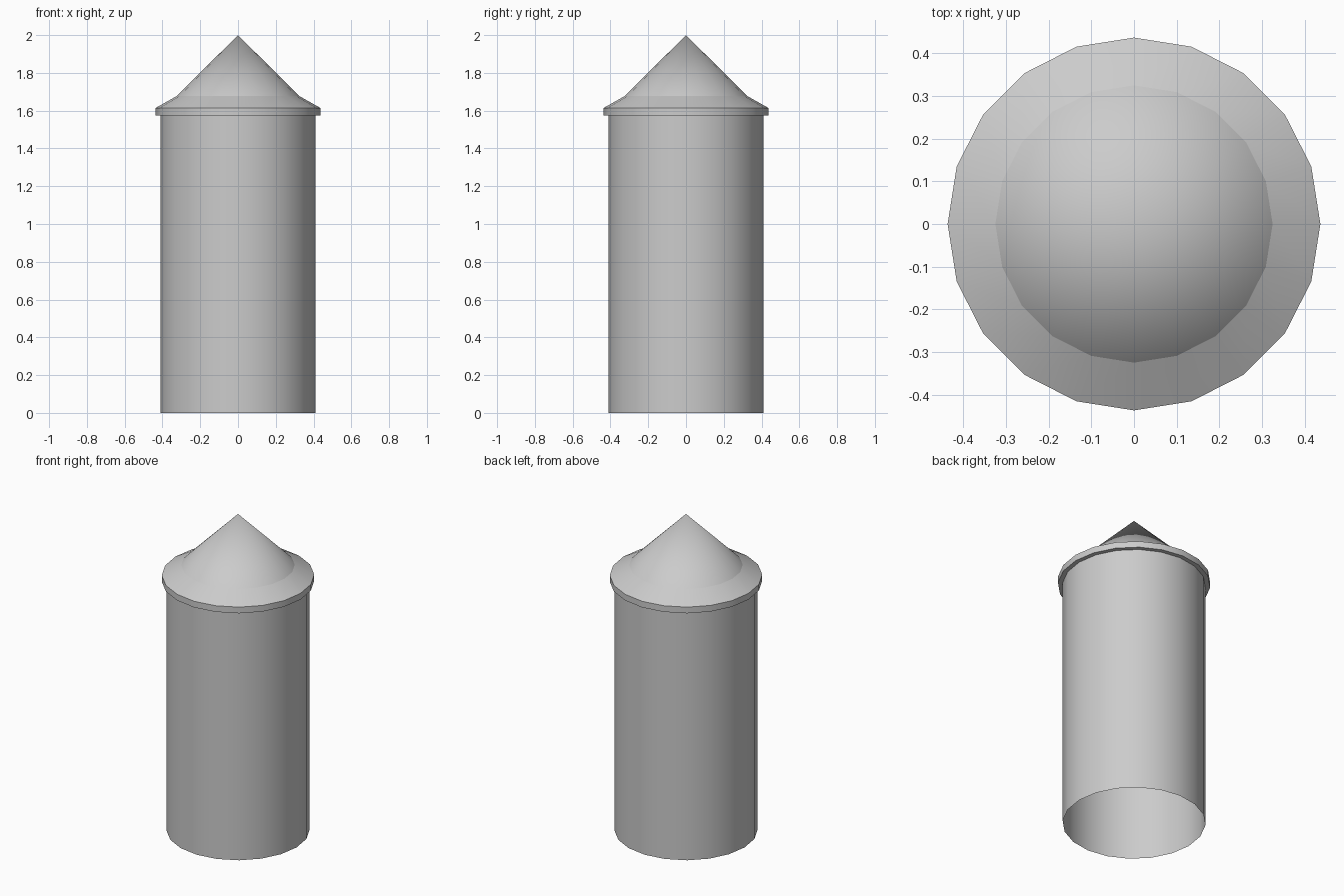
import bpy, bmesh, math

if "Cube" in bpy.data.objects:
    bpy.data.objects.remove(bpy.data.objects["Cube"])

SIDES = 20


def lathe(name, profile, crease_rings=()):
    """Revolve (radius, z) points around z; radius 0 closes to a tip."""
    bm = bmesh.new()
    rings = []
    for r, z in profile:
        if r == 0:
            rings.append([bm.verts.new((0, 0, z))] * SIDES)
        else:
            rings.append([bm.verts.new((r * math.cos(math.tau * i / SIDES),
                                        r * math.sin(math.tau * i / SIDES), z))
                          for i in range(SIDES)])
    for low, high in zip(rings, rings[1:]):
        for i in range(SIDES):
            j = (i + 1) % SIDES
            quad = [low[i], low[j], high[j], high[i]]
            face = bm.faces.new(list(dict.fromkeys(quad)))
            face.smooth = True
    # keep the chosen rings crisp while the sides shade round
    for k in crease_rings:
        for i in range(SIDES):
            bm.edges.get((rings[k][i], rings[k][(i + 1) % SIDES])).smooth = False
    mesh = bpy.data.meshes.new(name)
    bm.to_mesh(mesh)
    bm.free()
    obj = bpy.data.objects.new(name, mesh)
    bpy.context.collection.objects.link(obj)
    return obj


# Round wall, open at the bottom
lathe("tower_wall", [(0.41, 0), (0.41, 1.575)])

# Roof: underside of the eave, rim, shallow skirt, steep cone
lathe("roof", [(0.41, 1.575), (0.437, 1.575), (0.437, 1.614),
               (0.325, 1.677), (0, 2.0)], crease_rings=(1, 2, 3))
